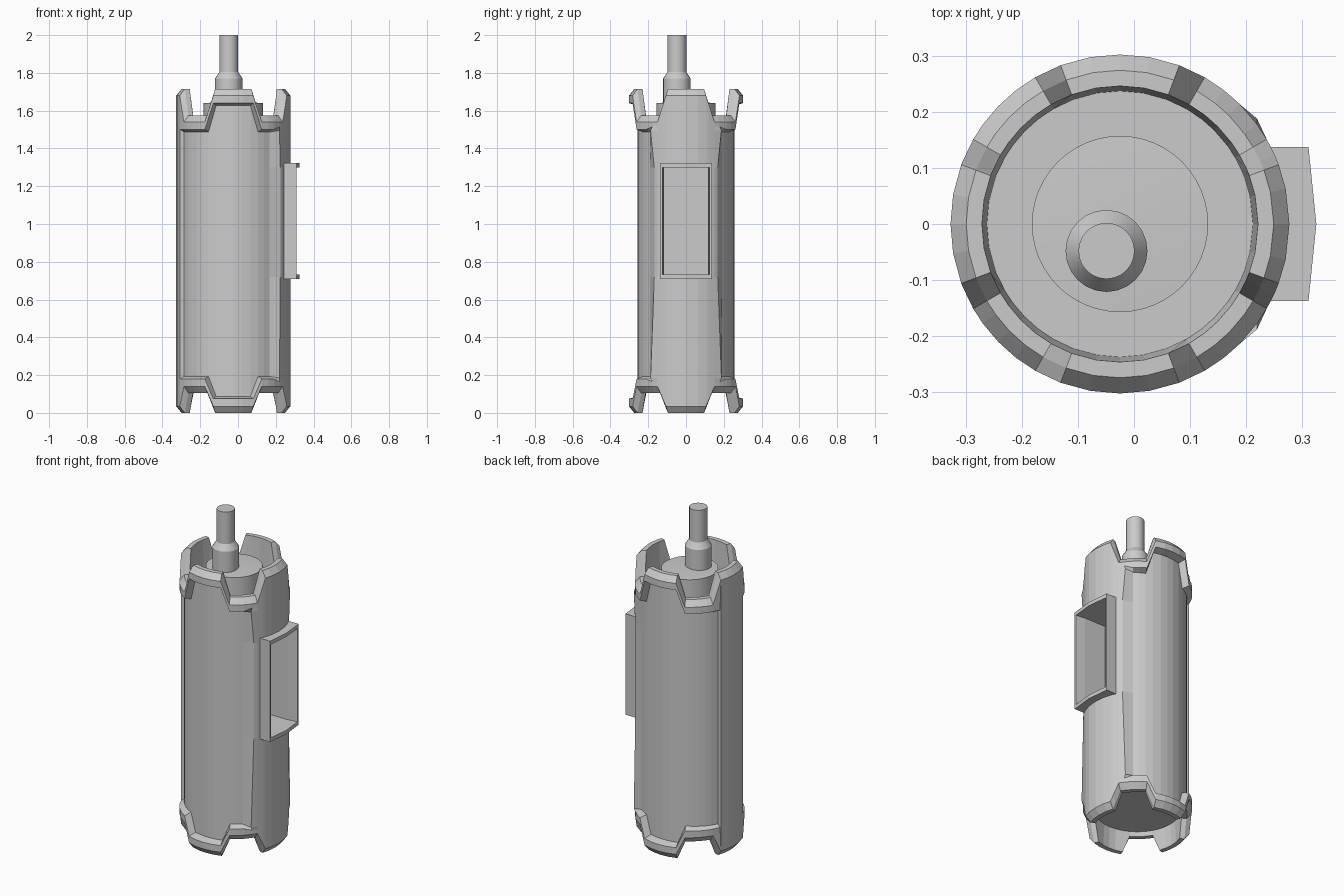
import bpy, bmesh
from math import sin, cos, radians, pi, hypot

if "Cube" in bpy.data.objects:
    bpy.data.objects.remove(bpy.data.objects["Cube"])

AX = -0.025      # body axis x
TOP = 1.715      # claw top height


def make_object(name, bm):
    bmesh.ops.remove_doubles(bm, verts=bm.verts, dist=1e-5)
    bmesh.ops.recalc_face_normals(bm, faces=bm.faces)
    me = bpy.data.meshes.new(name)
    bm.to_mesh(me)
    bm.free()
    ob = bpy.data.objects.new(name, me)
    bpy.context.collection.objects.link(ob)
    return ob


def loft(name, columns):
    """Skin a closed ring of profiles."""
    bm = bmesh.new()
    cols = [[bm.verts.new(p) for p in c] for c in columns]
    for a, b in zip(cols, cols[1:] + cols[:1]):
        for i in range(len(a) - 1):
            bm.faces.new((a[i], b[i], b[i + 1], a[i + 1]))
    return make_object(name, bm)


def lathe(name, profile, n, x, y):
    return loft(name, [[(x + r * cos(2 * pi * k / n), y + r * sin(2 * pi * k / n), z)
                        for r, z in profile] for k in range(n)])


def prism(name, outline, z0, z1):
    bm = bmesh.new()
    lo = [bm.verts.new((x, y, z0)) for x, y in outline]
    hi = [bm.verts.new((x, y, z1)) for x, y in outline]
    bm.faces.new(lo)
    bm.faces.new(hi)
    for i in range(len(lo)):
        j = (i + 1) % len(lo)
        bm.faces.new((lo[i], lo[j], hi[j], hi[i]))
    return make_object(name, bm)


# Claw outline: how far the rim drops at each angle (0 at a claw, 1 in a notch)
def notch(deg):
    f = abs((deg + 45) % 90 - 45)
    return min(1, max(0, (f - 20.5) / 9.5))


# Recessed panels follow a slightly flattened ellipse
def panel_radius(deg):
    a, b = 0.285, 0.256
    return a * b / hypot(b * cos(radians(deg)), a * sin(radians(deg)))


# Shell: claws at both ends, recessed front and back panels, sunken end floors
def shell_profile(deg):
    a = deg if deg <= 180 else 360 - deg
    sign = 1 if deg <= 180 else -1
    corner = a == 36                      # flared edge of the right-hand strip
    recessed = 36 < a < 159
    r = 0.308 if corner else panel_radius(a) if recessed else 0.302
    edge = 37.5 if corner else a

    def half(depth, floor):
        d = notch(a) * depth
        pd = depth if a > 145 else d
        return [(0.0, floor, a), (0.237, floor, a), (0.246, d, a), (0.274, d, a),
                (0.302, d + 0.035, a),
                (0.302, pd + 0.075 if recessed else d + 0.06, a),
                (r, pd + 0.088 if recessed else d + 0.08, edge)]

    mid = (0.3, 34) if corner else (r, a)   # strip is narrower at mid height
    prof = half(0.105, 0.13) + [(mid[0], 0.72, mid[1]), (mid[0], 1.3, mid[1])]
    prof += [(q, TOP - z, t) for q, z, t in reversed(half(0.14, 0.19))]
    return [(AX + q * cos(radians(t)), sign * q * sin(radians(t)), z) for q, z, t in prof]


half_angles = [0, 12, 20.5, 24, 30, 36, 45, 52, 60, 69.5, 80, 90, 100, 110.5, 120,
               128, 136, 144, 150, 158.5, 159.5, 170, 180]
angles = half_angles + [360 - a for a in reversed(half_angles[1:-1])]
body = loft("body_shell", [shell_profile(a) for a in angles])

# Deep pocket behind the side holder
cutter = prism("pocket_cutter", [(0.11, -0.117), (0.45, -0.117), (0.45, 0.117), (0.11, 0.117)],
               0.733, 1.30)
cutter.hide_render = True
bpy.context.view_layer.objects.active = body
mod = body.modifiers.new("pocket", "BOOLEAN")
mod.operation = "DIFFERENCE"
mod.solver = "EXACT"
mod.object = cutter
bpy.ops.object.modifier_apply(modifier=mod.name)
bpy.data.objects.remove(cutter)

# Round cap and stepped pin on top
cap = lathe("top_cap", [(0, 1.46), (0.157, 1.46), (0.157, 1.64), (0, 1.65)], 48, AX, 0)
pin = lathe("top_pin", [(0, 1.6), (0.073, 1.6), (0.073, 1.77), (0.05, 1.805),
                        (0.05, 2.0), (0, 2.0)], 24, -0.049, -0.048)

# Side holder: open frame with bowed lips above and below
W = 0.137
lip = [(0.24, -W), (0.311, -W), (0.325, 0), (0.311, W), (0.24, W)]
prism("holder_lip_bottom", lip, 0.71, 0.733)
prism("holder_lip_top", lip, 1.30, 1.323)
for s, side in ((-1, "front"), (1, "back")):
    prism("holder_wall_" + side,
          [(0.235, s * W), (0.311, s * W), (0.311, s * 0.125), (0.24, s * 0.117)], 0.73, 1.303)

for ob in (cap, pin):
    bpy.ops.object.select_all(action="DESELECT")
    ob.select_set(True)
    bpy.context.view_layer.objects.active = ob
    bpy.ops.object.shade_smooth_by_angle(angle=radians(30))
